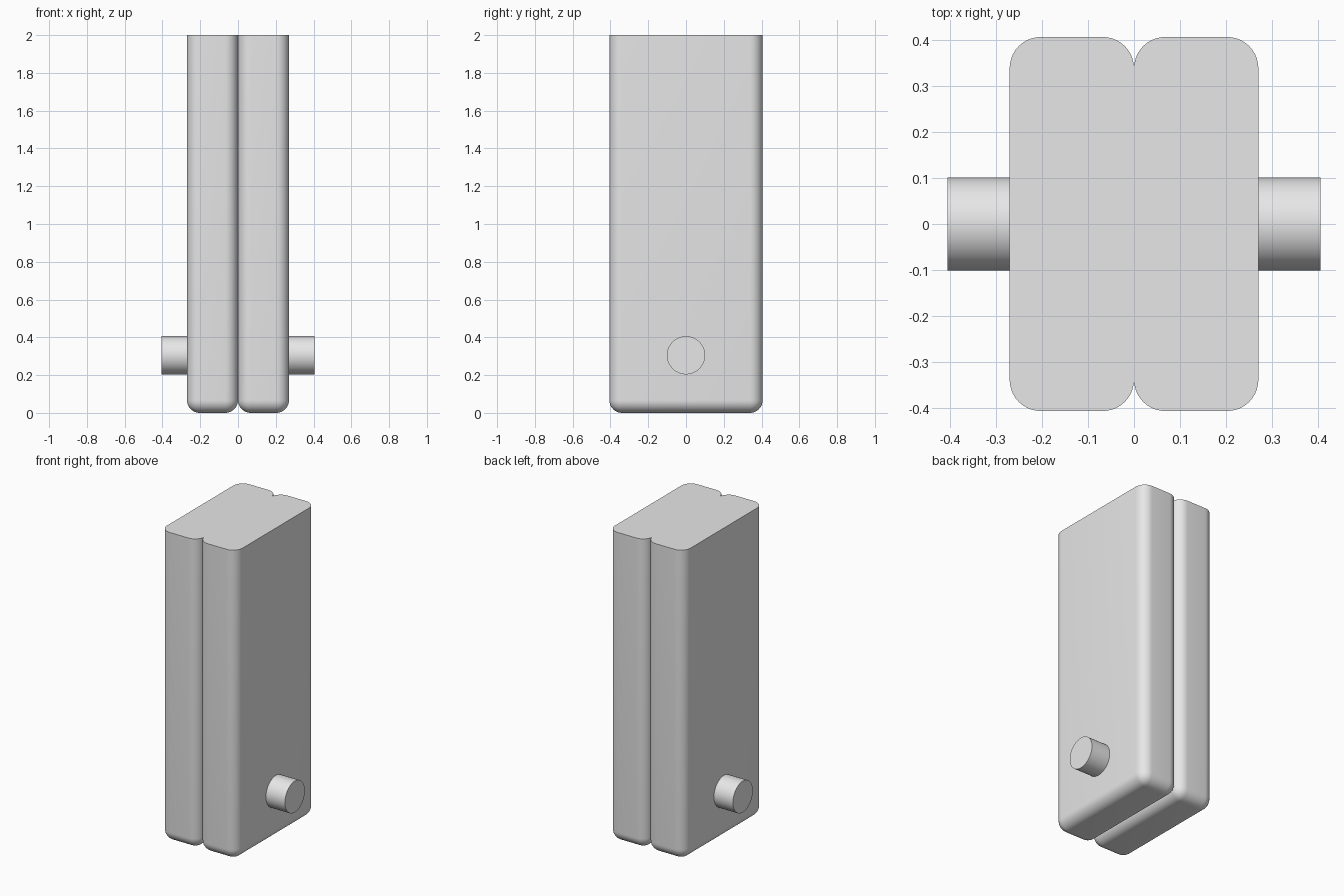
import bpy
import bmesh
from math import pi, radians
from mathutils import Matrix

cube = bpy.data.objects.get("Cube")
if cube:
    bpy.data.objects.remove(cube, do_unlink=True)

WIDTH, DEPTH, HEIGHT = 0.27, 0.812, 2.0   # one half of the body
FILLET = 0.068
PIN_RADIUS, PIN_END, PIN_Z = 0.101, 0.405, 0.305

# Single plain grey
grey = bpy.data.materials.new("light grey")
grey.use_nodes = True
colour = (0.8, 0.8, 0.8, 1)
grey.diffuse_color = colour
grey.node_tree.nodes["Principled BSDF"].inputs["Base Color"].default_value = colour


def finish(bm, name):
    bmesh.ops.recalc_face_normals(bm, faces=bm.faces)
    mesh = bpy.data.meshes.new(name)
    bm.to_mesh(mesh)
    bm.free()
    mesh.materials.append(grey)
    obj = bpy.data.objects.new(name, mesh)
    bpy.context.collection.objects.link(obj)
    bpy.ops.object.select_all(action='DESELECT')
    obj.select_set(True)
    bpy.context.view_layer.objects.active = obj
    bpy.ops.object.shade_smooth_by_angle(angle=radians(35))
    return obj


for side, label in ((1, "left"), (-1, "right")):
    # Body half: block rounded everywhere except around its flat top
    bm = bmesh.new()
    place = (Matrix.Translation((side * WIDTH / 2, 0, HEIGHT / 2))
             @ Matrix.Diagonal((WIDTH, DEPTH, HEIGHT, 1)))
    bmesh.ops.create_cube(bm, size=1, matrix=place)
    rounded = [e for e in bm.edges
               if min(v.co.z for v in e.verts) < HEIGHT / 2]
    bmesh.ops.bevel(bm, geom=rounded, offset=FILLET, offset_type='OFFSET',
                    segments=10, profile=0.5, affect='EDGES')
    finish(bm, label + "_body_half")

    # Side pin
    bm = bmesh.new()
    start = WIDTH - 0.02
    place = (Matrix.Translation((side * (start + PIN_END) / 2, 0, PIN_Z))
             @ Matrix.Rotation(pi / 2, 4, 'Y'))
    bmesh.ops.create_cone(bm, cap_ends=True, segments=64, radius1=PIN_RADIUS,
                          radius2=PIN_RADIUS, depth=PIN_END - start, matrix=place)
    finish(bm, label + "_pin")
